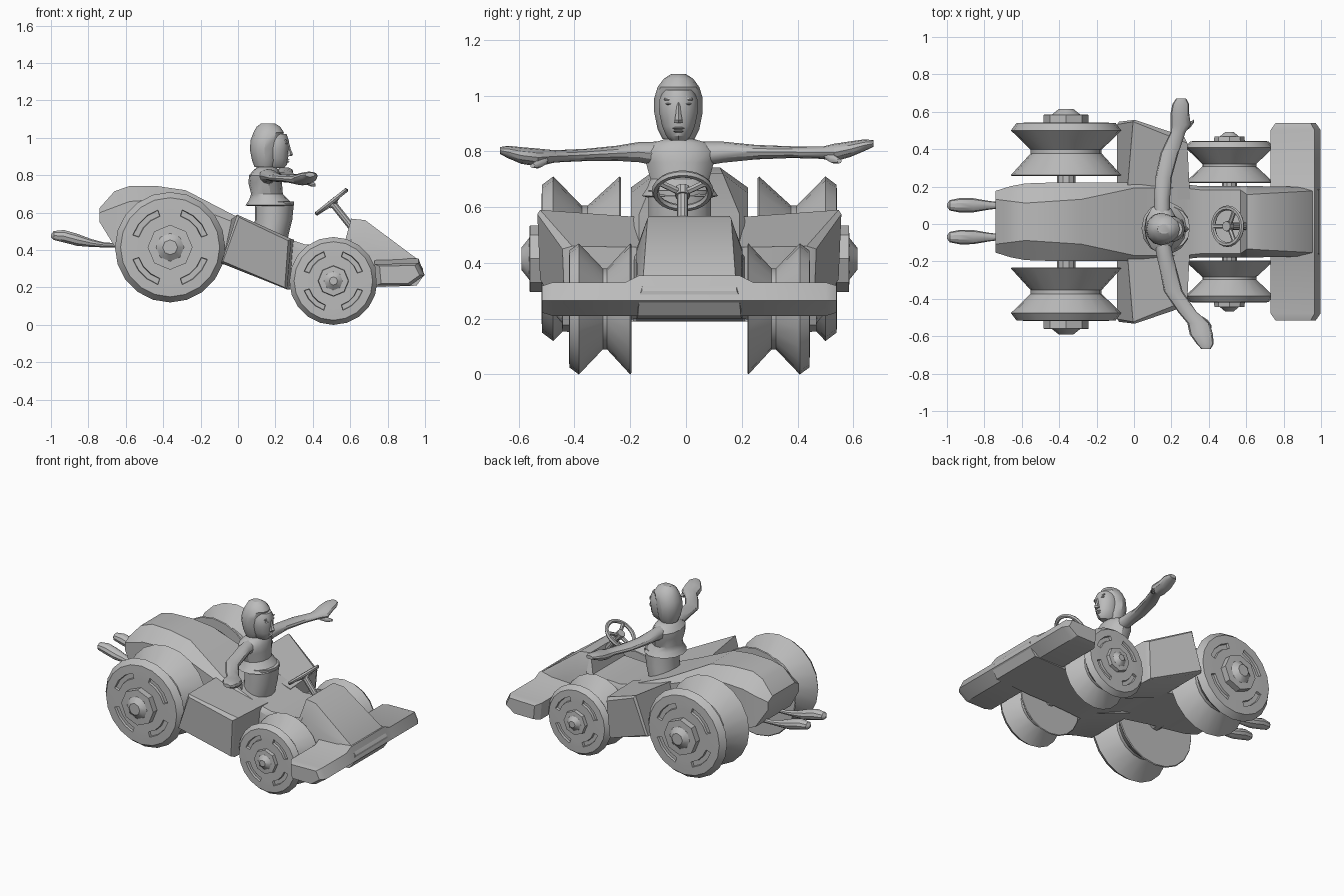
import bpy, bmesh, math
from mathutils import Vector, Matrix

Y0 = 0.012          # centre line of the car
grey = bpy.data.materials.new("plain grey")
grey.diffuse_color = (0.5, 0.5, 0.5, 1)


def finish(name, bm):
    bmesh.ops.recalc_face_normals(bm, faces=bm.faces)
    me = bpy.data.meshes.new(name)
    bm.to_mesh(me)
    bm.free()
    me.materials.append(grey)
    ob = bpy.data.objects.new(name, me)
    bpy.context.collection.objects.link(ob)
    return ob


def skin(rings):
    """Join rings of points with quads and cap both ends."""
    bm = bmesh.new()
    vs = [[bm.verts.new(p) for p in r] for r in rings]
    n = len(vs[0])
    for a, b in zip(vs, vs[1:]):
        for j in range(n):
            k = (j + 1) % n
            bm.faces.new((a[j], a[k], b[k], b[j]))
    bm.faces.new(vs[0][::-1])
    bm.faces.new(vs[-1])
    return bm


def oval(c, axis, a, b, n):
    pts = []
    for i in range(n):
        t = 2 * math.pi * i / n
        u, v = a * math.cos(t), b * math.sin(t)
        d = {'x': (0, u, v), 'y': (u, 0, v), 'z': (u, v, 0)}[axis]
        pts.append(Vector(c) + Vector(d))
    return pts


def tube(name, rows, axis, n=12):
    """Rows of x, y, z, half width, half height."""
    return finish(name, skin([oval(r[:3], axis, r[3], r[4], n) for r in rows]))


def rod(name, p, q, r, n=10):
    p, q = Vector(p), Vector(q)
    rot = (q - p).to_track_quat('Z', 'Y').to_matrix()
    return finish(name, skin([[c + rot @ v for v in oval((0, 0, 0), 'z', r, r, n)]
                              for c in (p, q)]))


# Main hull: x, half width, top half width, bottom z, shoulder z, top z
hull = [(-.74, .165, .12, .55, .60, .625), (-.66, .19, .11, .42, .63, .715),
        (-.58, .205, .10, .40, .66, .742), (-.43, .21, .11, .38, .67, .742),
        (-.28, .21, .12, .36, .65, .72), (0, .21, .18, .31, .54, .575),
        (.27, .20, .18, .19, .43, .46), (.36, .19, .17, .19, .40, .43),
        (.57, .19, .17, .20, .40, .44), (.605, .19, .145, .20, .45, .568),
        (.68, .19, .15, .20, .44, .56), (.955, .185, .165, .21, .31, .355),
        (.99, .18, .17, .26, .28, .30)]
finish("hull", skin([[(x, Y0 + s * w, z) for s, w, z in
                      ((-1, w0, zb), (-1, w0, zs), (-1, wt, zt),
                       (1, wt, zt), (1, w0, zs), (1, w0, zb))]
                     for x, w0, wt, zb, zs, zt in hull]))

# Front wing, one loft across the car with chamfered ends
wing = []
for y, k, dz in ((-.528, .8, 0), (-.49, 1, 0), (-.23, 1, 0), (-.18, 1, .025),
                 (.18, 1, .025), (.23, 1, 0), (.49, 1, 0), (.528, .8, 0)):
    prof = ((.73, .325 + dz), (.965, .33 + dz), (.998, .265), (.92, .21), (.74, .21))
    wing.append([(.865 + (x - .865) * k, Y0 + y, .27 + (z - .27) * k) for x, z in prof])
finish("front_wing", skin(wing))

for s, tag in ((1, "left"), (-1, "right")):
    # Side pods
    inner = ((-.09, .12, .33), (-.04, .12, .56), (.30, .12, .455), (.28, .12, .19))
    mid = ((-.09, .52, .33), (-.005, .535, .59), (.285, .42, .46), (.262, .42, .19))
    outer = ((-.08, .535, .34), (.005, .545, .575), (.268, .455, .45), (.25, .445, .20))
    finish("side_pod_" + tag, skin([[(x, Y0 + s * y, z) for x, y, z in r]
                                    for r in (inner, mid, outer)]))


# Wheels: spool-shaped tyres with four sunken slots and a stepped hub
def wheel(name, x, z, s, prof, slot_ring, hub, n=20):
    bm = skin([oval((x, Y0 + s * y, z), 'y', r, r, n) for y, r in prof])
    bmesh.ops.recalc_face_normals(bm, faces=bm.faces)
    bm.faces.ensure_lookup_table()
    slots = [bm.faces[slot_ring * n + j] for j in range(n) if j % 5 in (1, 2, 3)]
    bmesh.ops.inset_region(bm, faces=slots, thickness=.003, depth=-.015)
    finish(name, bm)
    finish(name + "_hub", skin([oval((x, Y0 + s * y, z), 'y', r, r, 8) for y, r in hub]))


for s, tag in ((1, "left"), (-1, "right")):
    wheel("rear_wheel_" + tag, -.363, .415, s,
          [(.245, .29), (.25, .295), (.365, .19), (.385, .19), (.488, .295), (.528, .265),
           (.53, .21), (.53, .175), (.53, .12)], 6,
          [(.50, .12), (.572, .12), (.574, .075), (.602, .04)])
    wheel("front_wheel_" + tag, .51, .235, s,
          [(.208, .23), (.212, .235), (.295, .145), (.31, .145), (.396, .235), (.43, .21),
           (.432, .165), (.432, .135), (.432, .09)], 6,
          [(.41, .085), (.455, .08), (.457, .05), (.48, .022)])
    rod("rear_axle_" + tag, (-.363, Y0, .43), (-.363, Y0 + s * .26, .415), .05)
    rod("front_axle_" + tag, (.51, Y0, .25), (.51, Y0 + s * .22, .235), .04)

# Exhaust pipes
for i, y in enumerate((.10, -.07)):
    tube("exhaust_%d" % (i + 1),
         [(x, y, z, r, r * .9) for x, z, r in
          ((-1, .475, .008), (-.985, .478, .028), (-.93, .474, .039), (-.86, .455, .038),
           (-.78, .437, .024), (-.71, .427, .015), (-.62, .425, .015))], 'x', 10)

# Steering wheel and column
axis = Vector((.62, 0, -.78)).normalized()
tilt = Matrix(((.78, 0, .62), (0, 1, 0), (.62, 0, -.78)))
hub_c = Vector((.50, -.012, .658))
bm = bmesh.new()
loops = []
for i in range(24):
    t = 2 * math.pi * i / 24
    loop = []
    for j in range(6):
        a = 2 * math.pi * j / 6
        R = .098 + .013 * math.cos(a)
        loop.append(bm.verts.new(hub_c + tilt @ Vector((R * math.cos(t), R * math.sin(t),
                                                        .013 * math.sin(a)))))
    loops.append(loop)
for i in range(24):
    a, b = loops[i], loops[(i + 1) % 24]
    for j in range(6):
        k = (j + 1) % 6
        bm.faces.new((a[j], a[k], b[k], b[j]))
finish("steering_rim", bm)
for i, t in enumerate((math.pi, math.pi / 3, -math.pi / 3)):
    rim = hub_c + tilt @ Vector((.095 * math.cos(t), .095 * math.sin(t), 0))
    rod("steering_spoke_%d" % (i + 1), hub_c + axis * .012, rim, .012, 6)
rod("steering_hub", hub_c - axis * .012, hub_c + axis * .025, .027)
rod("steering_column", hub_c, hub_c + axis * .19, .02)

# Driver: hips, jacket and neck
DY = -.022
tube("driver_hips", [(x, DY, z, a, b) for z, x, a, b in
                     ((.40, .165, .09, .115), (.48, .175, .095, .115),
                      (.56, .19, .10, .115), (.66, .195, .105, .115))], 'z', 14)
tube("driver_jacket", [(x, DY, z, a, b) for z, x, a, b in
                       ((.635, .17, .115, .12), (.64, .17, .13, .14), (.67, .165, .105, .12),
                        (.70, .155, .085, .108), (.76, .145, .09, .125), (.80, .145, .085, .135),
                        (.83, .15, .065, .10), (.845, .155, .045, .05))], 'z', 14)
tube("driver_neck", [(.16, DY, .82, .045, .045), (.165, DY, .88, .045, .045)], 'z', 10)

# Arms stretched out sideways, bent forwards, with open hands
arms = {"left": [(.15, .05, .79, .045, .045), (.15, .13, .797, .042, .038),
                 (.158, .25, .797, .044, .026), (.19, .38, .797, .048, .021),
                 (.235, .49, .795, .040, .022), (.25, .53, .795, .054, .032),
                 (.245, .59, .808, .050, .028), (.25, .64, .822, .045, .021),
                 (.252, .672, .828, .026, .012)],
        "right": [(.15, -.09, .79, .045, .045), (.165, -.17, .797, .044, .036),
                  (.185, -.25, .793, .046, .027), (.21, -.36, .787, .050, .022),
                  (.285, -.47, .782, .050, .022), (.345, -.53, .778, .060, .032),
                  (.36, -.59, .785, .062, .030), (.38, -.64, .798, .046, .022),
                  (.385, -.667, .803, .026, .012)]}
for tag, rows in arms.items():
    tube("driver_arm_" + tag, rows, 'y', 12)
    x, y, z = rows[5][:3]
    s = 1 if tag == "left" else -1
    tube("driver_thumb_" + tag, [(x + .02, y - s * .02, z - .012, .016, .016),
                                 (x + .05, y, z - .024, .016, .015),
                                 (x + .07, y + s * .02, z - .03, .008, .008)], 'x', 8)

# Helmet, then the face pushed out in front of it
tube("helmet", [((f + b) / 2, DY - .005, z, (f - b) / 2, w) for z, b, f, w in
                ((.845, .088, .20, .058), (.88, .075, .215, .075), (.94, .063, .22, .087),
                 (.99, .068, .23, .087), (1.03, .083, .245, .075), (1.06, .10, .225, .053),
                 (1.078, .125, .195, .025))], 'z', 12)
tube("face", [(f - .075, DY - .005, z, .075, w) for z, f, w in
              ((.838, .245, .03), (.855, .262, .045), (.89, .268, .06), (.94, .272, .071),
               (.985, .272, .07), (1.02, .26, .055))], 'z', 14)
FY = DY - .005
tube("nose", [(.262, FY, .902, .026, .018), (.27, FY, .912, .024, .016),
              (.266, FY, .94, .016, .010), (.262, FY, .975, .011, .007)], 'z', 6)
for z, w in ((.883, .022), (.872, .018)):
    tube("lip", [(.262, FY, z - .005, .006, w * .6), (.263, FY, z, .012, w),
                 (.262, FY, z + .004, .006, w * .6)], 'z', 8)
for s, tag in ((1, "left"), (-1, "right")):
    y = FY + s * .032
    tube("eye_" + tag, [(.255, y, .966, .006, .008), (.256, y, .97, .012, .015),
                        (.255, y, .974, .006, .008)], 'z', 8)
    rod("brow_" + tag, (.263, FY + s * .015, .985), (.254, FY + s * .05, .987), .005, 6)

# Smooth shading with sharp creases kept
bpy.ops.object.select_all(action='SELECT')
bpy.context.view_layer.objects.active = bpy.context.selected_objects[0]
bpy.ops.object.shade_smooth_by_angle(angle=math.radians(32))
